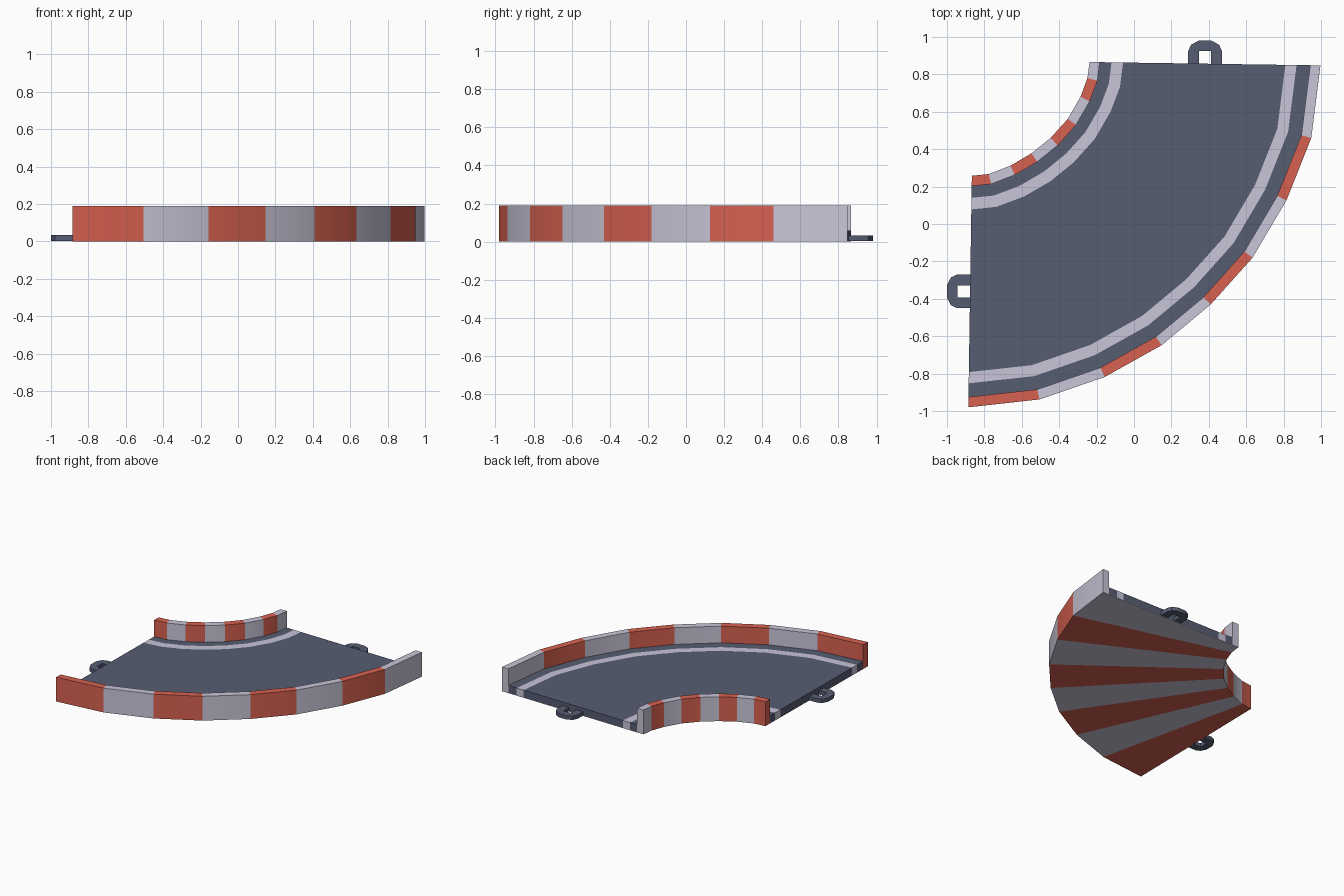
import bpy, bmesh, math
from mathutils import Vector

if "Cube" in bpy.data.objects:
    bpy.data.objects.remove(bpy.data.objects["Cube"])


def material(name, rgb):
    m = bpy.data.materials.new(name)
    m.diffuse_color = (*rgb, 1)
    m.use_nodes = True
    m.node_tree.nodes["Principled BSDF"].inputs["Base Color"].default_value = m.diffuse_color
    return m


RED = material("barrier red", (0.68, 0.12, 0.08))
WHITE = material("off white", (0.58, 0.56, 0.68))
SLATE = material("asphalt slate", (0.095, 0.11, 0.17))

# Cross-section stations of the bend: outer edge and inner edge
OUTER = [(-.886, -.98), (-.505, -.938), (-.157, -.818), (.148, -.648), (.41, -.43),
         (.634, -.18), (.815, .126), (.948, .46), (.997, .848)]
INNER = [(-.867, .258), (-.776, .267), (-.66, .312), (-.548, .378), (-.446, .46),
         (-.354, .562), (-.286, .68), (-.249, .78), (-.238, .866)]
W = 1.237


def finish(bm, name, mats):
    bmesh.ops.recalc_face_normals(bm, faces=bm.faces)
    me = bpy.data.meshes.new(name)
    bm.to_mesh(me)
    bm.free()
    for m in mats:
        me.materials.append(m)
    ob = bpy.data.objects.new(name, me)
    bpy.context.collection.objects.link(ob)
    bpy.ops.object.select_all(action='DESELECT')
    ob.select_set(True)
    bpy.context.view_layer.objects.active = ob
    bpy.ops.object.shade_smooth_by_angle(angle=math.radians(30))
    return ob


def sweep(name, d0, d1, z0, z1, mats):
    """Rectangular strip along the bend, d measured from the inner edge;
    the materials alternate per segment."""
    bm = bmesh.new()
    rings = []
    for i, o in zip(INNER, OUTER):
        a, b = Vector((*i, 0)), Vector((*o, 0))
        rings.append([bm.verts.new(a.lerp(b, d / W) + Vector((0, 0, z)))
                      for d, z in ((d0, z0), (d0, z1), (d1, z1), (d1, z0))])
    n = len(mats)
    for s in range(len(rings) - 1):
        r, q = rings[s], rings[s + 1]
        for k in range(4):
            f = bm.faces.new((r[k], r[(k + 1) % 4], q[(k + 1) % 4], q[k]))
            f.material_index = s % n
    bm.faces.new(rings[0]).material_index = 0
    bm.faces.new(rings[-1]).material_index = (len(rings) - 2) % n
    return finish(bm, name, mats)


# Striped barriers and striped underside
STRIPES = [RED, WHITE]
sweep("inner_barrier", 0, .055, 0, .19, STRIPES)
sweep("outer_barrier", W - .055, W, 0, .19, STRIPES)
sweep("underside", .055, W - .055, 0, .004, STRIPES)

# Road deck with painted edge lines running between its strips
edges = [.055, .118, .18, W - .188, W - .128, W - .055]
names = ["inner_shoulder", "inner_line", "road_deck", "outer_line", "outer_shoulder"]
for k, nm in enumerate(names):
    sweep(nm, edges[k], edges[k + 1], .004, .06, [WHITE if "line" in nm else SLATE])


# Connector loops at the two ends of the track piece
def connector(name, x, y, angle):
    half = [(-.032, -.02), (-.09, -.02), (-.09, .067), (-.075, .1), (-.035, .122)]
    hole = [(.032, -.02), (.032, .066), (-.032, .066)]
    pts = half + [(-px, py) for px, py in reversed(half[1:])] + hole
    c, s = math.cos(angle), math.sin(angle)
    bm = bmesh.new()
    f = bm.faces.new([bm.verts.new((x + c * u - s * v, y + s * u + c * v, .003))
                      for u, v in pts])
    ext = bmesh.ops.extrude_face_region(bm, geom=[f], use_keep_orig=True)
    for v in ext["geom"]:
        if isinstance(v, bmesh.types.BMVert):
            v.co.z = .033
    finish(bm, name, [SLATE])


connector("back_connector", .38, .858, 0)
connector("left_connector", -.878, -.36, math.pi / 2)
